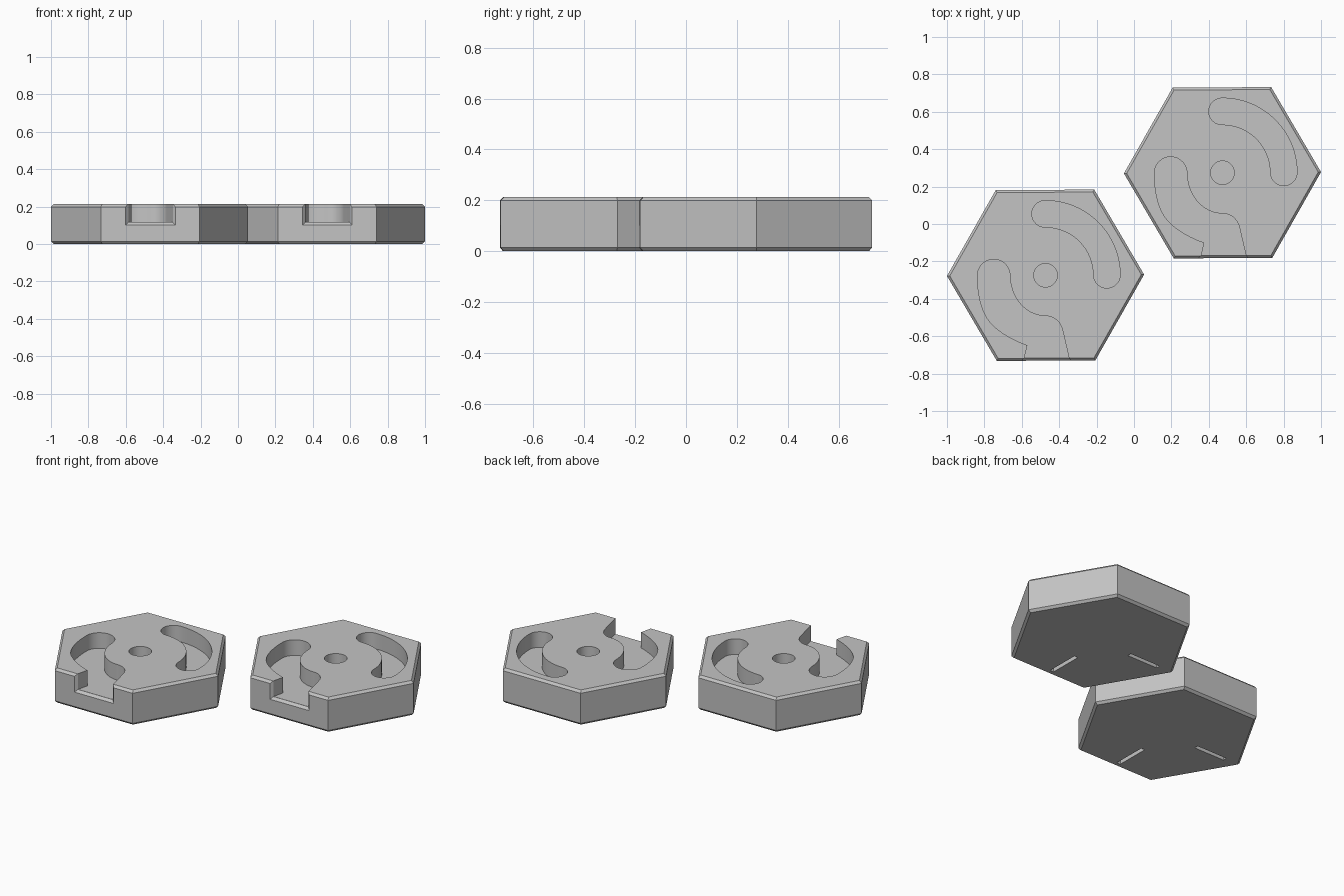
import bpy, bmesh, math
from mathutils import Vector
from mathutils.geometry import interpolate_bezier

if "Cube" in bpy.data.objects:
    bpy.data.objects.remove(bpy.data.objects["Cube"])

TOP, FLOOR, R = 0.213, 0.117, 0.527

grey = bpy.data.materials.new("plain grey")
grey.diffuse_color = (0.55, 0.55, 0.55, 1)
grey.use_nodes = True
grey.node_tree.nodes["Principled BSDF"].inputs["Base Color"].default_value = grey.diffuse_color


def loft(name, rings):
    """Closed solid through a stack of equal-length point rings."""
    bm = bmesh.new()
    vs = [[bm.verts.new(p) for p in ring] for ring in rings]
    n = len(rings[0])
    for a, b in zip(vs, vs[1:]):
        for i in range(n):
            j = (i + 1) % n
            bm.faces.new((a[i], a[j], b[j], b[i]))
    bm.faces.new(vs[0][::-1])
    bm.faces.new(vs[-1])
    bmesh.ops.recalc_face_normals(bm, faces=bm.faces)
    me = bpy.data.meshes.new(name)
    bm.to_mesh(me)
    bm.free()
    ob = bpy.data.objects.new(name, me)
    bpy.context.collection.objects.link(ob)
    return ob


def prism(name, pts, z0, z1):
    return loft(name, [[(x, y, z) for x, y in pts] for z in (z0, z1)])


def arc(cx, cy, r, a0, a1, n):
    angles = [math.radians(a0 + (a1 - a0) * i / n) for i in range(n + 1)]
    return [(cx + r * math.cos(a), cy + r * math.sin(a)) for a in angles]


def bez(a, b, c, d, n=14):
    pts = interpolate_bezier(*[Vector((*p, 0)) for p in (a, b, c, d)], n)
    return [(p.x, p.y) for p in pts]


def box(name, cx, cy, w, d, z0, z1):
    pts = [(cx + sx * w / 2, cy + sy * d / 2)
           for sx, sy in ((-1, -1), (1, -1), (1, 1), (-1, 1))]
    return prism(name, pts, z0, z1)


# hexagonal plate with chamfered rims
tile = loft("left_hex_tile", [
    [(x, y, z) for x, y in arc(0, 0, r, 0, 300, 5)]
    for r, z in ((R - 0.015, 0), (R, 0.014), (R, TOP - 0.014), (R - 0.015, TOP))])
tile.data.materials.append(grey)

# quarter-ring pocket with round ends
ring_pocket = (arc(0, 0, 0.399, 0, 90, 28) + arc(0, 0.328, 0.071, 90, 270, 20)[1:]
               + arc(0, 0, 0.257, 90, 0, 28)[1:] + arc(0.328, 0, 0.071, 180, 360, 20)[1:-1])

# curved channel that opens through the front side
channel = (arc(-0.277, 0, 0.087, 0, 180, 22)
           + bez((-0.364, 0), (-0.364, -0.10), (-0.345, -0.185), (-0.305, -0.24))[1:]
           + bez((-0.305, -0.24), (-0.265, -0.295), (-0.18, -0.345), (-0.10, -0.373))[1:]
           + [(-0.1276, -0.49), (0.133, -0.49)]
           + bez((0.09, -0.298), (0.08, -0.25), (0.045, -0.218), (0, -0.218))
           + bez((0, -0.218), (-0.105, -0.218), (-0.19, -0.12), (-0.19, 0), 20)[1:-1])


def mouth_ring(y, x0, x1, z):
    return [(x0, y, z), (x1, y, z), (x1, y, 0.3), (x0, y, 0.3)]


cutters = [
    prism("ring_pocket_cutter", ring_pocket, FLOOR, 0.3),
    prism("channel_cutter", channel, FLOOR, 0.3),
    prism("centre_hole_cutter", arc(0, 0, 0.063, 0, 352.5, 47), FLOOR, 0.3),
    # chamfer around the channel mouth
    loft("mouth_chamfer_cutter", [mouth_ring(-0.442, -0.116, 0.120, 0.1165),
                                  mouth_ring(-0.470, -0.144, 0.148, 0.0885)]),
    # two thin slots in the underside
    box("front_slot_cutter", 0, -0.315, 0.025, 0.21, -0.1, 0.025),
    box("side_slot_cutter", -0.315, 0, 0.21, 0.025, -0.1, 0.025),
]
bpy.context.view_layer.objects.active = tile
for cutter in cutters:
    cutter.hide_render = True
    mod = tile.modifiers.new(cutter.name, "BOOLEAN")
    mod.operation, mod.solver, mod.object = "DIFFERENCE", "EXACT", cutter
    bpy.ops.object.modifier_apply(modifier=mod.name)
for cutter in cutters:
    bpy.data.objects.remove(cutter)

# smooth the curved walls only
bpy.ops.object.select_all(action="DESELECT")
tile.select_set(True)
bpy.ops.object.shade_smooth_by_angle(angle=math.radians(25))

# second identical tile
twin = tile.copy()
twin.name = "right_hex_tile"
bpy.context.collection.objects.link(twin)
for ob, s in ((tile, -1), (twin, 1)):
    ob.location = (0.473 * s, 0.274 * s, 0)
    ob.rotation_euler.z = math.radians(0.4)
